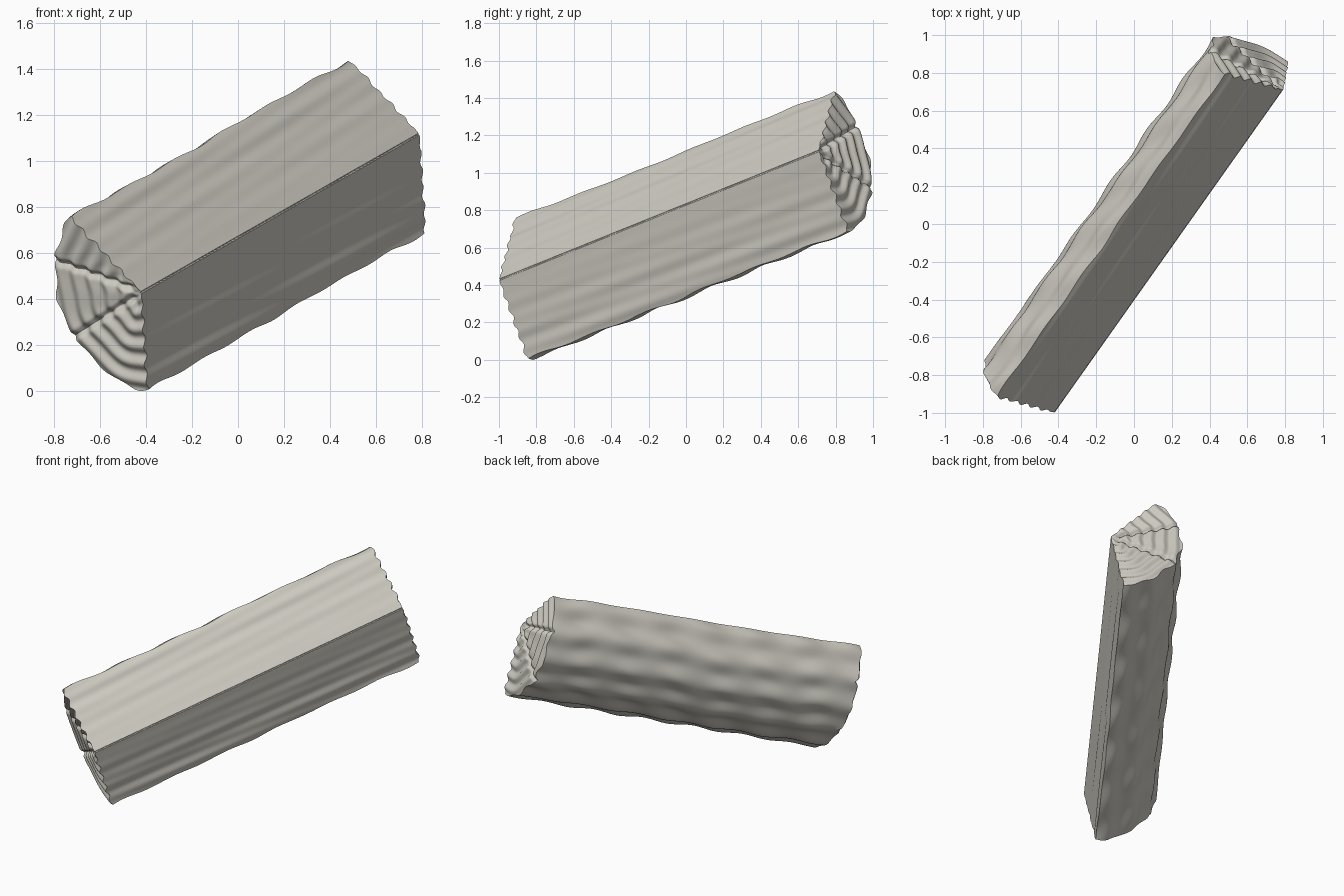
import bpy, bmesh, math
from mathutils import Vector

if "Cube" in bpy.data.objects:
    bpy.data.objects.remove(bpy.data.objects["Cube"])

# Log frame: apex line of the wedge, plus two axes spanning the cross-section
A0, A1 = Vector((-0.42, -1.0, 0.44)), Vector((0.79, 0.71, 1.13))
LENGTH = (A1 - A0).length
axis = (A1 - A0).normalized()
e1 = Vector((-0.31, 0.08, 0.32))
e1 = (e1 - axis * e1.dot(axis)).normalized()
e2 = Vector((0.02, 0.15, -0.43))
e2 = (e2 - axis * e2.dot(axis) - e1 * e2.dot(e1)).normalized()
SPREAD = math.radians(130)
RADIUS = 0.455
Q0 = 0.012                       # tiny chamfer along the apex
CRACKS = (math.radians(30), math.radians(75))


def bark(s, t):
    """Outer radius with lengthwise ridges that swell and wander."""
    wander = 0.35 * math.sin(4.5 * s + 1.0) + 0.2 * math.sin(11 * s)
    ridge = math.sin(2 * math.pi * 5.5 * t / SPREAD + wander)
    swell = 0.75 + 0.25 * math.sin(19 * s + 3 * t)
    return RADIUS + 0.012 * ridge * swell + 0.005 * math.sin(17 * s + 7 * t)


def grain(s, r):
    """Faint long waves on the split faces."""
    return 0.004 * (r / RADIUS) * (math.sin(40 * r + 1.5 * s)
                                   + 0.6 * math.sin(75 * r - 3 * s + 1))


def end_relief(r, t):
    """Growth rings and radial cracks on the sawn ends."""
    fade = min(1, r / 0.08)
    rings = 0.009 * math.sin(2 * math.pi * r / 0.08 + 0.6 * math.sin(9 * t))
    cracks = sum(math.exp(-((t - c) * r / 0.014) ** 2) for c in CRACKS)
    return fade * (rings - 0.02 * cracks)


def point(s, t, q):
    r = bark(s, t) * q
    radial = e1 * math.cos(t) + e2 * math.sin(t)
    side = e2 * math.cos(t) - e1 * math.sin(t)
    edge = max(0, 1 - t / 0.2) - max(0, 1 - (SPREAD - t) / 0.2)
    near, far = max(0, 1 - s / 0.05), max(0, 1 - (LENGTH - s) / 0.05)
    along = s + (far - near) * end_relief(r, t)
    return A0 + axis * along + radial * r + side * (edge * grain(s, r))


bm = bmesh.new()


def patch(f, nu, nv):
    """Add a grid of quads over the unit square."""
    g = [[bm.verts.new(f(i / nu, j / nv)) for j in range(nv + 1)]
         for i in range(nu + 1)]
    for i in range(nu):
        for j in range(nv):
            bm.faces.new((g[i][j], g[i + 1][j], g[i + 1][j + 1], g[i][j + 1]))


NS, NT, NQ = 120, 120, 48
lerp_q = lambda k: Q0 + (1 - Q0) * k
# Bark and apex chamfer
for q in (1, Q0):
    patch(lambda a, b: point(a * LENGTH, b * SPREAD, q), NS, NT)
# Two split faces
for t in (0, SPREAD):
    patch(lambda a, b: point(a * LENGTH, t, lerp_q(b)), NS, NQ)
# Two ringed ends
for s in (0, LENGTH):
    patch(lambda a, b: point(s, a * SPREAD, lerp_q(b)), NT, NQ)

bmesh.ops.remove_doubles(bm, verts=bm.verts, dist=1e-6)
bmesh.ops.recalc_face_normals(bm, faces=bm.faces)
low = min(v.co.z for v in bm.verts)
bmesh.ops.translate(bm, verts=bm.verts, vec=(0, 0, -low))

mesh = bpy.data.meshes.new("split_log")
bm.to_mesh(mesh)
bm.free()
log = bpy.data.objects.new("split_log", mesh)
bpy.context.collection.objects.link(log)

wood = bpy.data.materials.new("pale grey wood")
wood.diffuse_color = (0.61, 0.59, 0.53, 1)
wood.use_nodes = True
wood.node_tree.nodes["Principled BSDF"].inputs["Base Color"].default_value = wood.diffuse_color
mesh.materials.append(wood)

bpy.context.view_layer.objects.active = log
log.select_set(True)
bpy.ops.object.shade_smooth_by_angle(angle=math.radians(42))
